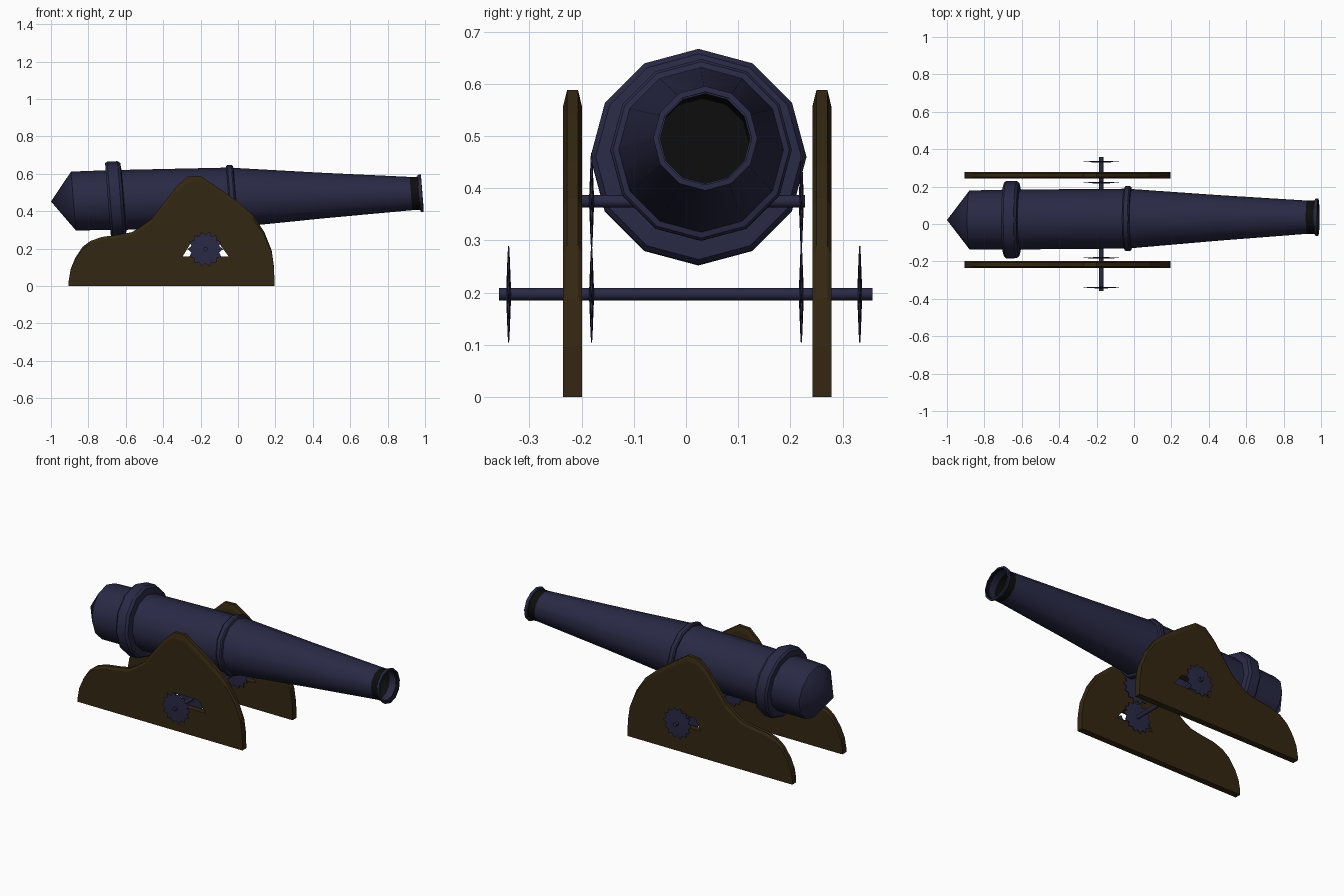
import bpy, bmesh, math
from mathutils import Vector

if "Cube" in bpy.data.objects:
    bpy.data.objects.remove(bpy.data.objects["Cube"])


def material(name, rgb):
    m = bpy.data.materials.new(name)
    m.diffuse_color = (*rgb, 1)
    m.use_nodes = True
    m.node_tree.nodes["Principled BSDF"].inputs["Base Color"].default_value = m.diffuse_color
    return m


IRON = material("dark blue iron", (0.022, 0.022, 0.060))
WOOD = material("dark brown wood", (0.034, 0.020, 0.006))
BLACK = material("black bore", (0.004, 0.004, 0.004))


def finish(bm, name, mats, smooth=None):
    bmesh.ops.recalc_face_normals(bm, faces=bm.faces)
    me = bpy.data.meshes.new(name)
    bm.to_mesh(me)
    bm.free()
    ob = bpy.data.objects.new(name, me)
    bpy.context.collection.objects.link(ob)
    for m in mats:
        me.materials.append(m)
    if smooth:
        bpy.ops.object.select_all(action='DESELECT')
        ob.select_set(True)
        bpy.context.view_layer.objects.active = ob
        bpy.ops.object.shade_smooth_by_angle(angle=math.radians(smooth))
    return ob


# barrel: 12-sided lathe on a slightly raised, slightly yawed axis
def barrel():
    sides, tilt = 12, 0.08
    profile = [(-1.0, 0), (-0.88, 0.157), (-0.695, 0.16), (-0.695, 0.197), (-0.683, 0.207),
               (-0.628, 0.207), (-0.614, 0.197), (-0.61, 0.16), (-0.05, 0.16), (-0.05, 0.169),
               (-0.043, 0.174), (-0.022, 0.174), (-0.015, 0.169), (-0.012, 0.158),
               (0.45, 0.122), (0.968, 0.086), (0.968, 0.097), (0.974, 0.1), (0.985, 0.1),
               (0.986, 0.089), (0.4, 0.089), (0.4, 0)]
    bm = bmesh.new()
    rings = []
    for x, r in profile:
        c = Vector((x, 0.029 + 0.008 * x, 0.474 + 0.022 * x))
        if r == 0:
            rings.append([bm.verts.new(c)] * sides)
            continue
        ring = []
        for i in range(sides):
            a = 2 * math.pi * i / sides
            up = r * math.cos(a)
            ring.append(bm.verts.new(c + Vector((-tilt * up, r * math.sin(a), up))))
        rings.append(ring)
    for k in range(len(rings) - 1):
        for i in range(sides):
            j = (i + 1) % sides
            quad = [rings[k][i], rings[k][j], rings[k + 1][j], rings[k + 1][i]]
            f = bm.faces.new(list(dict.fromkeys(quad)))
            f.material_index = 1 if k >= len(rings) - 3 else 0
    finish(bm, "barrel", [IRON, BLACK], 32)


barrel()

# carriage cheeks: curved outline, chamfered along the top, with an axle slot
OUTLINE = [(-0.905, 0), (-0.905, 0.03), (-0.895, 0.09), (-0.87, 0.15), (-0.83, 0.21),
           (-0.79, 0.24), (-0.73, 0.262), (-0.64, 0.274), (-0.57, 0.287), (-0.53, 0.31),
           (-0.46, 0.36), (-0.40, 0.44), (-0.33, 0.53), (-0.27, 0.585), (-0.20, 0.588),
           (-0.12, 0.535), (0, 0.45), (0.08, 0.38), (0.14, 0.29), (0.18, 0.19),
           (0.193, 0.1), (0.195, 0)]
SLOT = [(-0.296, 0.158), (-0.05, 0.158), (-0.10, 0.226), (-0.255, 0.226)]


def prism(bm, layers):
    loops = [[bm.verts.new((x, y, z * s)) for x, z in pts] for pts, y, s in layers]
    n = len(loops[0])
    for a, b in zip(loops, loops[1:]):
        for i in range(n):
            bm.faces.new((a[i], a[(i + 1) % n], b[(i + 1) % n], b[i]))
    bm.faces.new(loops[0])
    bm.faces.new(loops[-1])


def cheek(name, y0, y1):
    bm = bmesh.new()
    b = 0.008
    prism(bm, [(OUTLINE, y0, 0.945), (OUTLINE, y0 + b, 1), (OUTLINE, y1 - b, 1), (OUTLINE, y1, 0.945)])
    ob = finish(bm, name, [WOOD])
    bm = bmesh.new()
    prism(bm, [(SLOT, y0 - 0.05, 1), (SLOT, y1 + 0.05, 1)])
    cutter = finish(bm, name + "_slot_cutter", [WOOD])
    cutter.hide_render = True
    cutter.hide_viewport = True
    mod = ob.modifiers.new("slot", 'BOOLEAN')
    mod.operation = 'DIFFERENCE'
    mod.solver = 'EXACT'
    mod.object = cutter


cheek("right_cheek", -0.236, -0.199)
cheek("left_cheek", 0.242, 0.279)

# axles
AX = -0.175


def axle(name, y0, y1, z):
    bm = bmesh.new()
    pts = [(AX + 0.012 * math.cos(i * math.pi / 6), z + 0.012 * math.sin(i * math.pi / 6))
           for i in range(12)]
    prism(bm, [(pts, y0, 1), (pts, y1, 1)])
    finish(bm, name, [IRON], 32)


axle("lower_axle", -0.358, 0.357, 0.197)
axle("upper_axle", -0.2, 0.228, 0.375)


# toothed wheels: thin lens-shaped discs
def gear(name, y, z, teeth=14):
    bm = bmesh.new()
    n = teeth * 2
    hubs = [bm.verts.new((AX, y + s * 0.005, z)) for s in (-1, 1)]
    rims = []
    for s in (-1, 1):
        rim = []
        for i in range(n):
            r, h = (0.095, 0.001) if i % 2 == 0 else (0.076, 0.002)
            a = 2 * math.pi * i / n
            rim.append(bm.verts.new((AX + r * math.cos(a), y + s * h, z + r * math.sin(a))))
        rims.append(rim)
    for i in range(n):
        j = (i + 1) % n
        for hub, rim in zip(hubs, rims):
            bm.faces.new((hub, rim[i], rim[j]))
        bm.faces.new((rims[0][i], rims[0][j], rims[1][j], rims[1][i]))
    finish(bm, name, [IRON])


for side, y in (("right", -0.34), ("left", 0.333)):
    gear(side + "_outer_gear", y, 0.197)
for side, y in (("right", -0.181), ("left", 0.221)):
    gear(side + "_lower_inner_gear", y, 0.197)
    gear(side + "_upper_inner_gear", y, 0.375)
